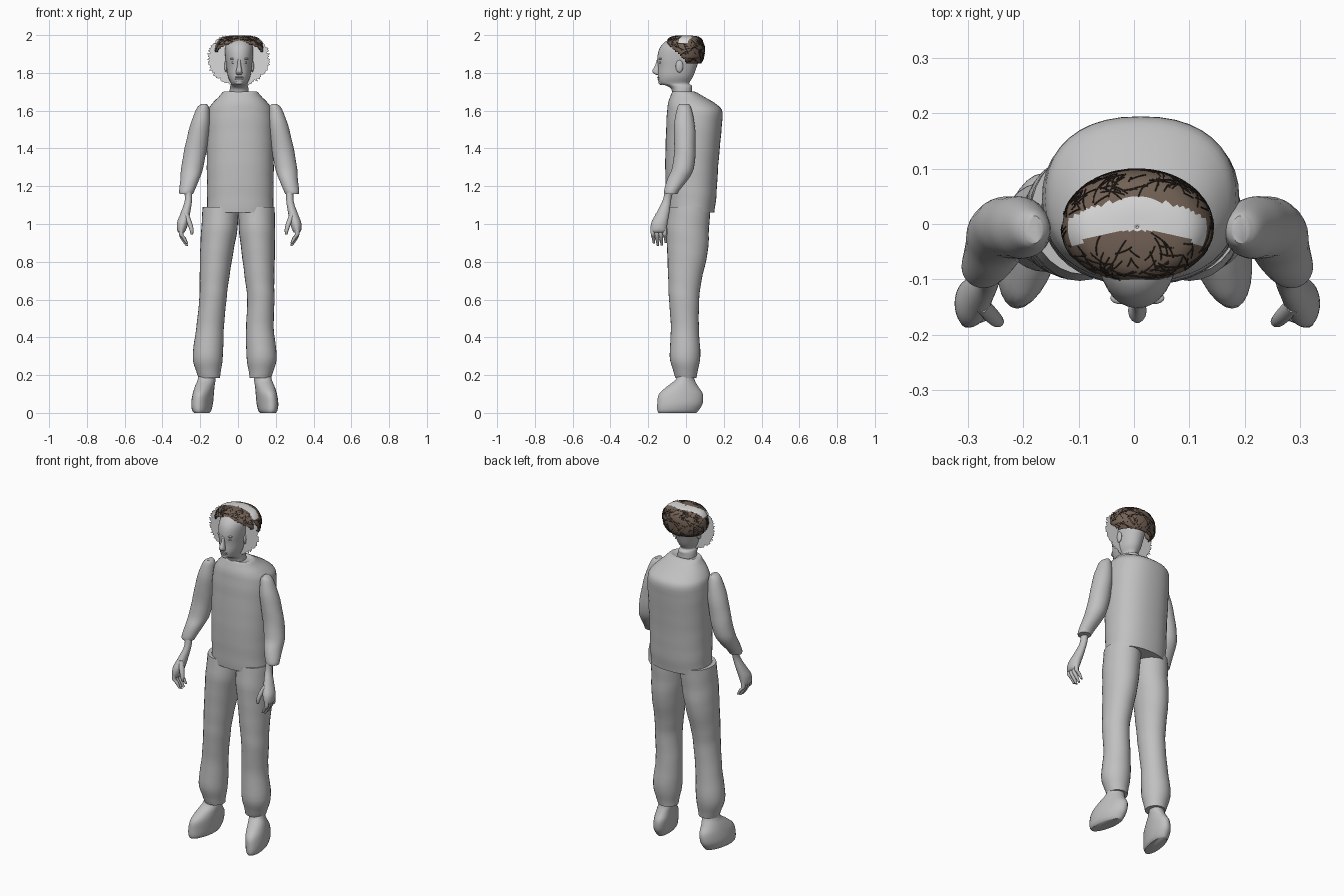
import bpy, bmesh, math, random
from mathutils import Vector

random.seed(4)
if "Cube" in bpy.data.objects:
    bpy.data.objects.remove(bpy.data.objects["Cube"])


def material(name, rgb):
    m = bpy.data.materials.new(name)
    m.use_nodes = True
    m.diffuse_color = (*rgb, 1)
    bsdf = next(n for n in m.node_tree.nodes if n.type == 'BSDF_PRINCIPLED')
    bsdf.inputs["Base Color"].default_value = (*rgb, 1)
    bsdf.inputs["Roughness"].default_value = .8
    return m


GREY = material("plain grey", (.53, .53, .53))
PALE = material("pale grey", (.7, .7, .7))
BROWN = material("hair brown", (.17, .12, .09))
DARK = material("dark strand", (.035, .025, .02))
CENTRE = .006


def finish(name, bm, mats, angle=50):
    bmesh.ops.recalc_face_normals(bm, faces=bm.faces)
    mesh = bpy.data.meshes.new(name)
    bm.to_mesh(mesh)
    bm.free()
    ob = bpy.data.objects.new(name, mesh)
    bpy.context.collection.objects.link(ob)
    for m in mats:
        mesh.materials.append(m)
    bpy.ops.object.select_all(action='DESELECT')
    ob.select_set(True)
    bpy.context.view_layer.objects.active = ob
    bpy.ops.object.shade_smooth_by_angle(angle=math.radians(angle))
    return ob


def blend(a, b, c, d, t):
    """Smooth interpolation from b to c."""
    return [q + .5 * t * (r - p + t * (2*p - 5*q + 4*r - s + t * (3*(q - r) + s - p)))
            for p, q, r, s in zip(a, b, c, d)]


def smooth_rings(rings, steps=4):
    out = []
    for i in range(len(rings) - 1):
        around = (rings[max(i-1, 0)], rings[i], rings[i+1], rings[min(i+2, len(rings)-1)])
        out += [blend(*around, k / steps) for k in range(steps)]
    return out + [list(rings[-1])]


def loft(name, rings, power=2, sides=28, shear=0, mat=GREY, steps=4, fold=0):
    """Skin over ellipses given as x, y, z, half width, half depth."""
    bm = bmesh.new()
    rows = []
    for x, y, z, rx, ry in smooth_rings(rings, steps):
        row = []
        for k in range(sides):
            a = math.tau * k / sides
            c, s = math.cos(a), math.sin(a)
            ripple = 1 + fold * math.sin(z * 55 + 2 * math.sin(a))
            dx = math.copysign(abs(c) ** (2 / power), c) * rx * ripple
            dy = math.copysign(abs(s) ** (2 / power), s) * ry * ripple
            row.append(bm.verts.new((x + dx - shear * dy, y + dy, z)))
        rows.append(row)
    for lo, hi in zip(rows, rows[1:]):
        for k in range(sides):
            j = (k + 1) % sides
            bm.faces.new((lo[k], lo[j], hi[j], hi[k]))
    bm.faces.new(rows[0])
    bm.faces.new(rows[-1])
    return finish(name, bm, [mat])


def ball(name, place, size):
    bm = bmesh.new()
    bmesh.ops.create_uvsphere(bm, u_segments=16, v_segments=10, radius=1)
    bmesh.ops.scale(bm, vec=size, verts=bm.verts)
    bmesh.ops.translate(bm, vec=place, verts=bm.verts)
    return finish(name, bm, [GREY])


def sided(s, rings):
    return [(CENTRE + s * x, *rest) for x, *rest in rings]


# Shirt body with sloped shoulders and an open collar
loft("shirt", [(.012, y, z, rx, ry) for y, z, rx, ry in (
    (.025, 1.06, .176, .125), (.028, 1.15, .176, .133), (.03, 1.3, .177, .14),
    (.04, 1.48, .178, .146), (.046, 1.59, .173, .147), (.032, 1.635, .15, .128),
    (.005, 1.675, .113, .088), (-.012, 1.7, .09, .06), (-.015, 1.695, .07, .045))],
    power=2.3, sides=40, fold=.006)

# Trousers and shoes; the two legs stand a little differently
LEG = ((.02, 1.09, .095, .11), (.01, .98, .096, .112), (.008, .85, .088, .107),
       (-.006, .7, .077, .088), (-.01, .6, .072, .08), (-.006, .45, .073, .074),
       (-.005, .3, .08, .081), (-.003, .22, .065, .064), (0, .185, .057, .056))
LEG_X = {"left": (.098, .1, .107, .115, .121, .116, .125, .122, .118),
         "right": (-.092, -.098, -.113, -.126, -.133, -.148, -.16, -.156, -.152)}
SHOE = ((.01, 0, .23, .043, .04), (.013, -.004, .18, .046, .048), (.024, -.018, .14, .05, .082),
        (.032, -.027, .1, .053, .116), (.038, -.032, .05, .054, .12),
        (.04, -.042, .015, .048, .11), (.04, -.045, 0, .038, .1))
for side, s in (("left", 1), ("right", -1)):
    loft(side + "_trouser_leg", [(x, *r) for x, r in zip(LEG_X[side], LEG)], fold=.008)
    ankle = LEG_X[side][-1]
    loft(side + "_shoe", [(ankle + s * x, *r) for x, *r in SHOE], shear=.17 * s)

# Sleeves, hands and fingers
SLEEVE = ((.186, -.01, 1.635, .014, .025), (.192, -.01, 1.61, .034, .038),
          (.208, -.008, 1.52, .052, .055), (.23, -.006, 1.4, .059, .056),
          (.248, -.015, 1.3, .058, .058), (.26, -.042, 1.24, .051, .056),
          (.276, -.074, 1.18, .041, .041), (.28, -.08, 1.16, .036, .035))
HAND = ((.275, -.085, 1.2, .023, .025), (.268, -.1, 1.13, .019, .022),
        (.284, -.122, 1.06, .025, .034), (.298, -.14, 1.01, .03, .043),
        (.305, -.145, .97, .024, .042), (.305, -.145, .955, .015, .036))
for side, s in (("left", 1), ("right", -1)):
    loft(side + "_sleeve", sided(s, SLEEVE), fold=.012)
    loft(side + "_hand", sided(s, HAND))
    for i in range(4):
        y, drop = -.176 + .021 * i, .012 * abs(i - 1.4)
        loft(f"{side}_finger_{i + 1}", sided(s, (
            (.306, y, .985, .012, .011), (.307, y, .945, .012, .011),
            (.294, y + .004, .91 + drop, .011, .01),
            (.277, y + .006, .88 + drop, .006, .006))), sides=10)
    loft(side + "_thumb", sided(s, (
        (.282, -.145, 1.055, .014, .016), (.264, -.165, 1.01, .014, .015),
        (.252, -.176, .97, .011, .011), (.25, -.176, .945, .006, .006))), sides=10)

# Head, neck and face
loft("head", [(CENTRE, y, z, rx, ry) for y, z, rx, ry in (
    (-.018, 1.65, .054, .054), (-.022, 1.71, .05, .054), (-.036, 1.732, .046, .068),
    (-.062, 1.745, .044, .079), (-.056, 1.78, .059, .093), (-.046, 1.83, .067, .102),
    (-.04, 1.88, .073, .112), (-.036, 1.93, .074, .104), (-.03, 1.965, .06, .08),
    (-.03, 1.985, .025, .035))], power=2.1, sides=32)
loft("nose", [(CENTRE, y, z, rx, ry) for y, z, rx, ry in (
    (-.143, 1.875, .008, .01), (-.15, 1.84, .01, .014), (-.158, 1.81, .016, .021),
    (-.153, 1.795, .016, .016), (-.145, 1.788, .008, .008))], sides=14)
for name, z, depth in (("upper_lip", 1.777, .0105), ("lower_lip", 1.768, .009)):
    ball(name, (CENTRE, -.142, z), (.023, depth, .005))
ball("chin", (CENTRE, -.13, 1.75), (.022, .017, .014))
for side, s in (("left", 1), ("right", -1)):
    ball(side + "_eye", (CENTRE + s * .028, -.131, 1.855), (.014, .012, .007))
    ball(side + "_brow", (CENTRE + s * .029, -.134, 1.875), (.02, .011, .006))
    ball(side + "_ear", (CENTRE + s * .07, -.035, 1.835), (.009, .02, .033))

# Cropped hair shell, open above the face, with a pale band across the top
DOME = smooth_rings([(1.85, .105, .085), (1.88, .13, .1), (1.93, .135, .104),
                     (1.965, .122, .097), (1.988, .096, .078), (1.997, .05, .04),
                     (1.998, .002, .002)], 5)


def dome_point(a, t, lift=1):
    row = min(int(t * (len(DOME) - 1)), len(DOME) - 2)
    f = t * (len(DOME) - 1) - row
    z, rx, ry = (p + (q - p) * f for p, q in zip(DOME[row], DOME[row + 1]))
    return Vector((CENTRE + math.cos(a) * rx * lift, -.006 + math.sin(a) * ry * lift, z))


def is_open(p):
    return p.y < 0 and p.z < 1.86 - p.y


def is_band(p):
    x = p.x - CENTRE
    return p.z > 1.958 and -.012 - 2 * x * x < p.y < .046 - 2.5 * x * x


bm = bmesh.new()
count = 72
grid = [[bm.verts.new(dome_point(math.tau * k / count, r / (len(DOME) - 1)))
         for k in range(count)] for r in range(len(DOME))]
for lo, hi in zip(grid, grid[1:]):
    for k in range(count):
        j = (k + 1) % count
        face = bm.faces.new((lo[k], lo[j], hi[j], hi[k]))
        face.material_index = int(is_band(face.calc_center_median()))
bmesh.ops.delete(bm, geom=[f for f in bm.faces if is_open(f.calc_center_median())],
                 context='FACES')
hair = finish("hair", bm, [BROWN, PALE])
shell = hair.modifiers.new("thickness", 'SOLIDIFY')
shell.thickness = .006

# Criss-crossing loose strands over the hair
curve = bpy.data.curves.new("hair_strands", 'CURVE')
curve.dimensions = '3D'
curve.bevel_depth = .0012
curve.bevel_resolution = 0
for _ in range(330):
    a, t = random.uniform(0, math.tau), random.uniform(.03, .8)
    da, dt = random.uniform(-.5, .5), random.uniform(-.2, .2)
    path = [dome_point(a + da * k / 4, min(max(t + dt * k / 4, 0), .9), 1.015)
            for k in range(5)]
    if any(is_open(p) or is_band(p) for p in path):
        continue
    spline = curve.splines.new('POLY')
    spline.points.add(4)
    for point, p in zip(spline.points, path):
        point.co = (*p, 1)
curve.materials.append(DARK)
strands = bpy.data.objects.new("hair_strands", curve)
bpy.context.collection.objects.link(strands)

# Flat ragged fringe of frizzy hair around the head
bm = bmesh.new()
rim = []
for k in range(120):
    a = math.tau * k / 120
    r = random.uniform(.9, 1.03) if k % 2 else random.uniform(.97, 1.05)
    rim.append(bm.verts.new((.003 + .165 * r * math.cos(a), -.042,
                             min(1.872 + .14 * r * math.sin(a), 1.997))))
hub = bm.verts.new((.003, -.042, 1.872))
for k in range(120):
    bm.faces.new((hub, rim[k], rim[(k + 1) % 120]))
finish("frizzy_fringe", bm, [PALE])
